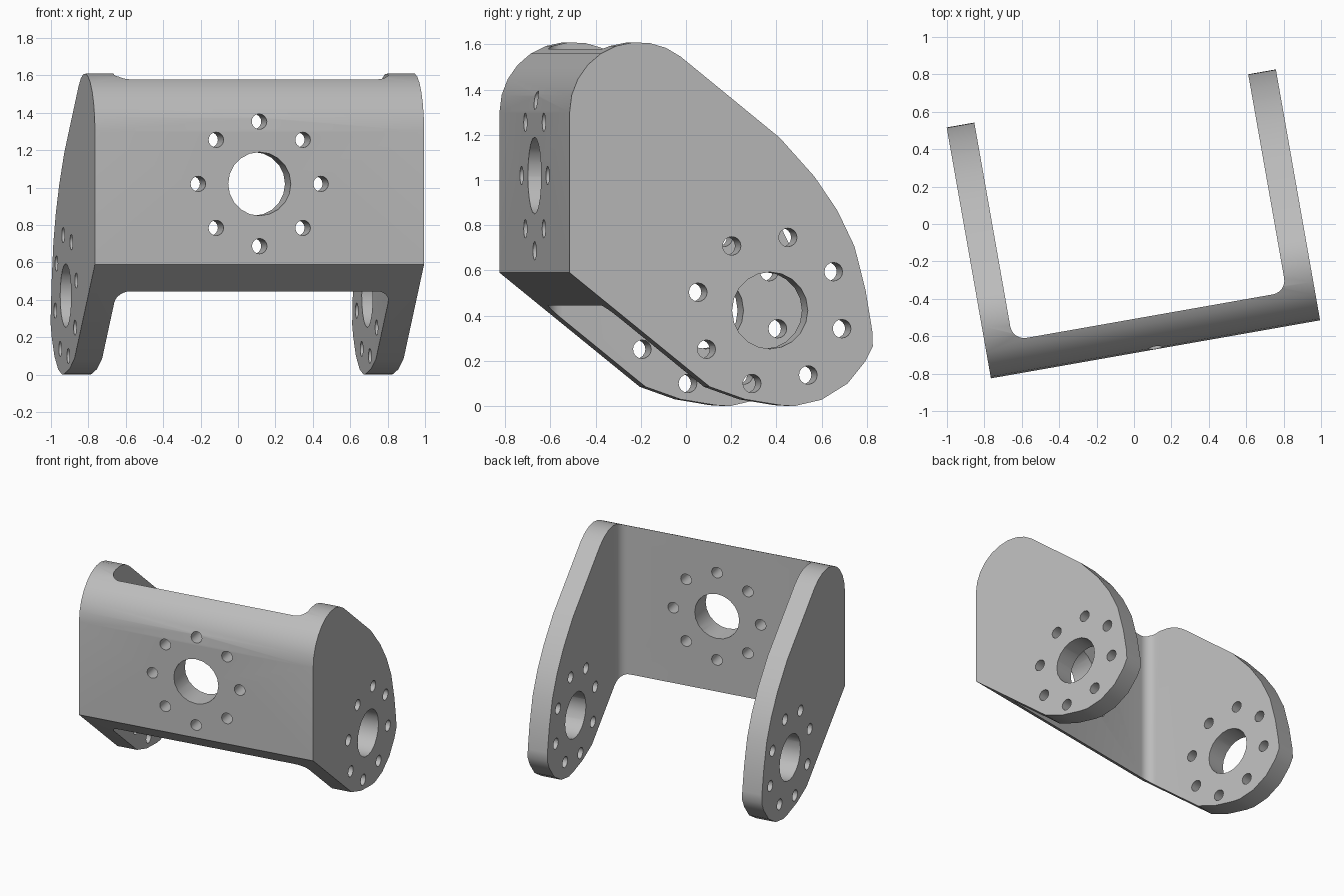
import bpy, bmesh
from math import sin, cos, pi, radians
from mathutils import Matrix

cube = bpy.data.objects.get("Cube")
if cube:
    bpy.data.objects.remove(cube, do_unlink=True)

WIDTH, ARM, PLATE, FILLET = 1.787, 0.15, 0.18, 0.075
ALONG_X = Matrix(((0, 0, 1, 0), (1, 0, 0, 0), (0, 1, 0, 0), (0, 0, 0, 1)))
ALONG_Y = Matrix(((1, 0, 0, 0), (0, 0, -1, 0), (0, 1, 0, 0), (0, 0, 0, 1)))
PLACE = Matrix.Translation((0.115, -0.67, 0)) @ Matrix.Rotation(radians(10), 4, 'Z')


def arc(cx, cy, r, start, end, n):
    angles = [radians(start + (end - start) * i / n) for i in range(n + 1)]
    return [(cx + r * cos(a), cy + r * sin(a)) for a in angles]


def prism(bm, points, low, high, turn):
    """Extrude a counter-clockwise outline between two depths."""
    bottom = [bm.verts.new(turn @ Matrix.Translation((x, y, low)).translation) for x, y in points]
    top = [bm.verts.new(turn @ Matrix.Translation((x, y, high)).translation) for x, y in points]
    bm.faces.new(bottom[::-1])
    bm.faces.new(top)
    n = len(points)
    for i in range(n):
        j = (i + 1) % n
        bm.faces.new((bottom[i], bottom[j], top[j], top[i]))


def make_object(name, bm):
    mesh = bpy.data.meshes.new(name)
    bmesh.ops.recalc_face_normals(bm, faces=bm.faces)
    bm.to_mesh(mesh)
    bm.free()
    obj = bpy.data.objects.new(name, mesh)
    obj.matrix_world = PLACE
    bpy.context.collection.objects.link(obj)
    return obj


def hole_ring(bm, cx, cz, phase, low, high, turn):
    """A large bore with eight bolt holes around it."""
    prism(bm, arc(cx, cz, 0.17, 0, 342, 19), low, high, turn)
    for i in range(8):
        a = radians(phase) + i * pi / 4
        prism(bm, arc(cx + 0.333 * cos(a), cz + 0.333 * sin(a), 0.041, 0, 337.5, 15),
              low, high, turn)


# Bracket body: side outline extruded across the full width
outline = [(0, 0.59), (0.63, 0.085), (0.787, 0.03), (0.944, 0.004), (1.01, 0.0),
           (1.132, 0.028), (1.249, 0.1), (1.33, 0.2), (1.362, 0.265), (1.36, 0.33),
           (1.33, 0.51), (1.28, 0.706), (1.203, 0.865), (1.1, 1.015), (0.944, 1.187)]
outline += arc(0.31, 1.3, 0.31, 52.4, 180, 9)
bm = bmesh.new()
prism(bm, outline, -WIDTH / 2, WIDTH / 2, ALONG_X)
bracket = make_object("bracket", bm)

# Channel between the arms, with rounded inner corners
inner = WIDTH / 2 - ARM
corner = inner - FILLET
channel = arc(-corner, PLATE + FILLET, FILLET, 180, 270, 6)
channel += arc(corner, PLATE + FILLET, FILLET, 270, 360, 6)
channel += [(inner, 2), (-inner, 2)]
bm = bmesh.new()
prism(bm, channel, -1, 3, Matrix())
channel_cutter = make_object("channel_cutter", bm)

# Bores and bolt holes in the arms and in the front plate
bm = bmesh.new()
hole_ring(bm, 0.9, 0.423, -14, -1.2, 1.2, ALONG_X)
hole_ring(bm, 0, 1.02, 0, -0.3, 0.2, ALONG_Y)
hole_cutter = make_object("hole_cutter", bm)

bpy.ops.object.select_all(action='DESELECT')
bracket.select_set(True)
bpy.context.view_layer.objects.active = bracket
for cutter in (channel_cutter, hole_cutter):
    cutter.hide_render = True
    mod = bracket.modifiers.new(cutter.name, 'BOOLEAN')
    mod.operation = 'DIFFERENCE'
    mod.solver = 'EXACT'
    mod.object = cutter
    bpy.ops.object.modifier_apply(modifier=mod.name)
    bpy.data.objects.remove(cutter, do_unlink=True)
bpy.ops.object.shade_smooth_by_angle(angle=radians(30))

# Metal colour
grey = bpy.data.materials.new("grey_metal")
grey.use_nodes = True
colour = (0.5, 0.5, 0.5, 1)
grey.diffuse_color = colour
grey.node_tree.nodes["Principled BSDF"].inputs["Base Color"].default_value = colour
bracket.data.materials.clear()
bracket.data.materials.append(grey)
